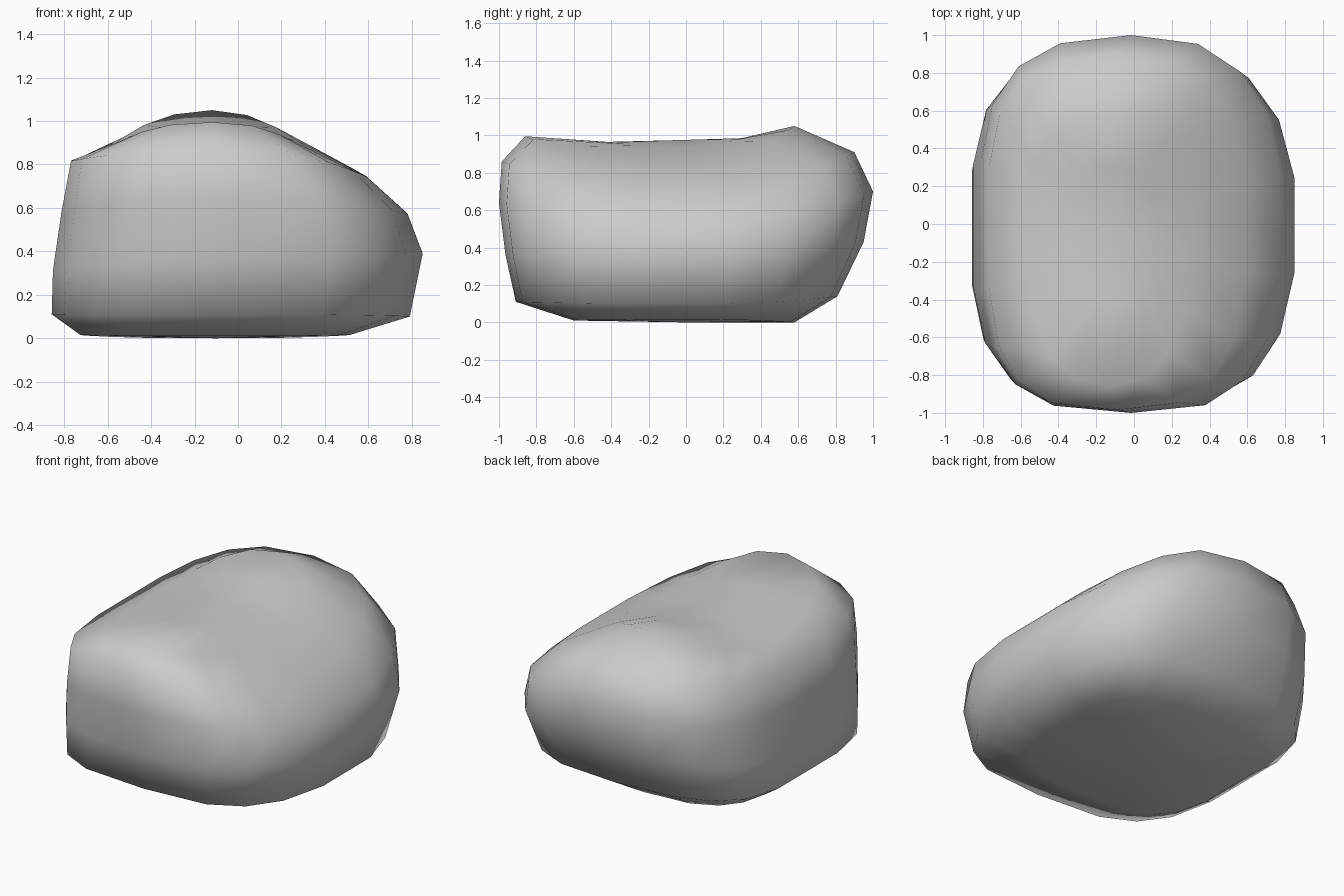
import bpy, bmesh
from math import sin, cos, tau

if "Cube" in bpy.data.objects:
    bpy.data.objects.remove(bpy.data.objects["Cube"])

SIDES = 18

# Each ring: reach left, right, front, back, then height at those four sides,
# and how boxy its corners are
RINGS = [
    (.73, .52, .60, .58, .015, .015, .01, .0, 1.1),
    (.865, .80, .91, .81, .11, .10, .11, .14, 1.05),
    (.86, .86, .965, .95, .31, .39, .36, .43, 1.0),
    (.82, .79, 1.0, 1.0, .58, .57, .64, .70, 1.0),
    (.775, .60, .985, .90, .815, .74, .86, .91, 1.0),
    (.58, .34, .86, .58, .885, .86, .995, 1.05, .78),
    (.32, .12, .42, .30, .955, .94, .965, .985, .75),
]


def ring_point(ring, angle):
    left, right, front, back, zl, zr, zf, zb, boxy = ring
    c, s = cos(angle), sin(angle)
    # Rounded-box outline: front left corner is the squarest, back right the softest
    power = boxy * (2.9 - .3 * c - .2 * s)
    middle, half = (right - left) / 2, (right + left) / 2
    x = middle + abs(c) ** (2 / power) * (half if c > 0 else -half)
    y = abs(s) ** (2 / power) * (back if s > 0 else -front)
    z = c * c * (zr if c > 0 else zl) + s * s * (zb if s > 0 else zf)
    return x, y, z


# Boulder: stacked rings, flat base and saddle-shaped crown
bm = bmesh.new()
loops = [[bm.verts.new(ring_point(r, tau * (i + .5) / SIDES)) for i in range(SIDES)]
         for r in RINGS]
for low, high in zip(loops, loops[1:]):
    for i in range(SIDES):
        j = (i + 1) % SIDES
        bm.faces.new((low[i], low[j], high[j], high[i]))
base = bm.verts.new((-.1, 0, 0))
crown = bm.verts.new((-.1, -.02, .975))
for i in range(SIDES):
    j = (i + 1) % SIDES
    bm.faces.new((loops[0][j], loops[0][i], base))
    bm.faces.new((loops[-1][i], loops[-1][j], crown))
bmesh.ops.recalc_face_normals(bm, faces=bm.faces)
for f in bm.faces:
    f.smooth = True

mesh = bpy.data.meshes.new("boulder")
bm.to_mesh(mesh)
bm.free()
boulder = bpy.data.objects.new("boulder", mesh)
bpy.context.collection.objects.link(boulder)
